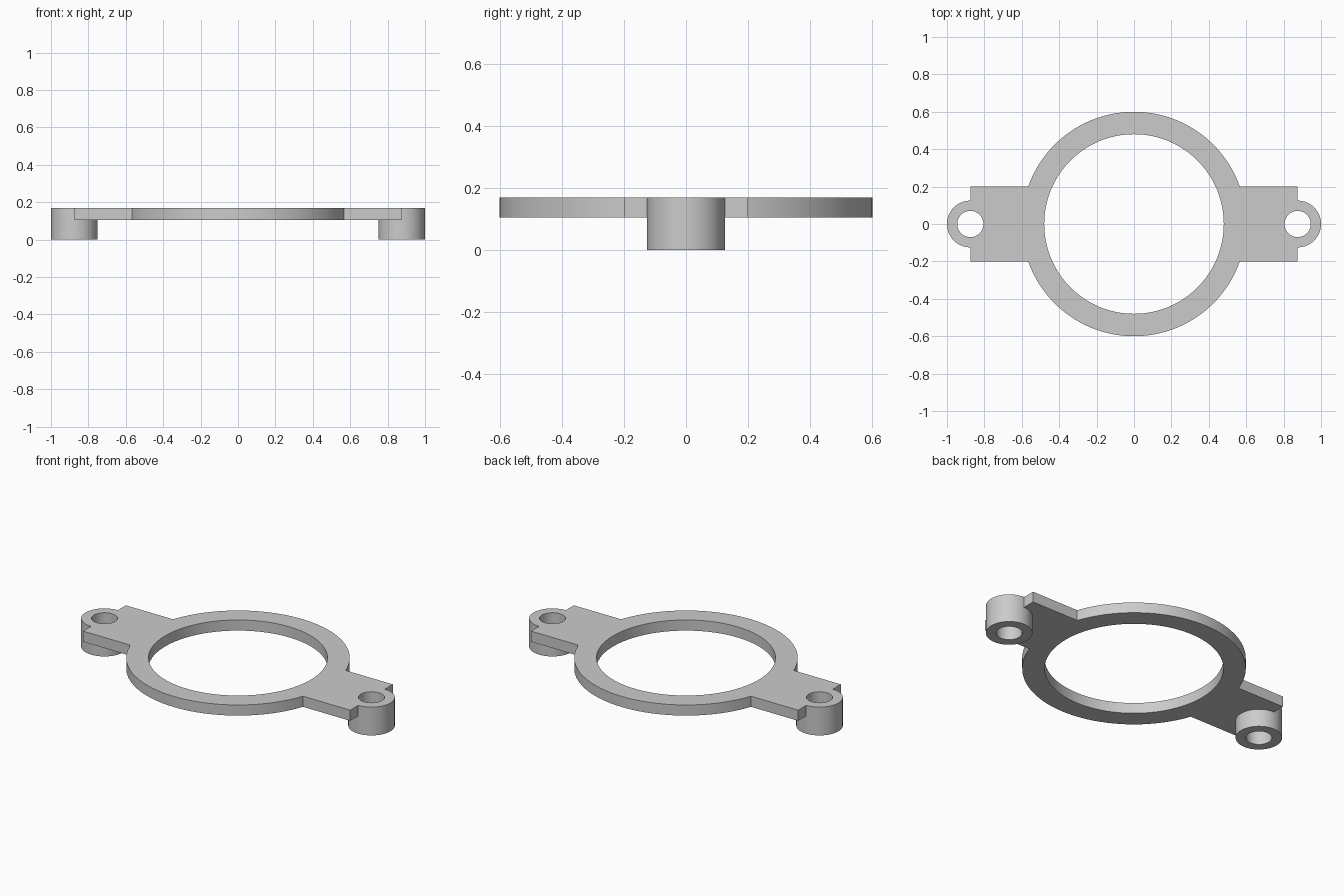
import bpy, bmesh, math

cube = bpy.data.objects.get("Cube")
if cube:
    bpy.data.objects.remove(cube, do_unlink=True)

# Main dimensions
TOP, PLATE_BOTTOM = 0.168, 0.105
RING_OUTER, RING_INNER = 0.6, 0.48
BOSS_X, BOSS_R, HOLE_R = 0.875, 0.125, 0.07
ARM_HALF_WIDTH = 0.2

gray = bpy.data.materials.new("plain gray")
gray.use_nodes = True
color = (0.6, 0.6, 0.6, 1)
gray.diffuse_color = color
gray.node_tree.nodes["Principled BSDF"].inputs["Base Color"].default_value = color


def cylinder(name, x, radius, bottom, top, sides):
    bpy.ops.mesh.primitive_cylinder_add(vertices=sides, radius=radius, depth=top - bottom,
                                        location=(x, 0, (bottom + top) / 2))
    bpy.context.object.name = name
    return bpy.context.object


def combine(body, other, operation):
    mod = body.modifiers.new(operation.lower(), 'BOOLEAN')
    mod.operation, mod.solver, mod.object = operation, 'EXACT', other
    bpy.ops.object.select_all(action='DESELECT')
    bpy.context.view_layer.objects.active = body
    body.select_set(True)
    bpy.ops.object.modifier_apply(modifier=mod.name)
    bpy.data.objects.remove(other, do_unlink=True)


# Round plate with a straight bar forming both arms
bracket = cylinder("ring_bracket", 0, RING_OUTER, PLATE_BOTTOM, TOP, 128)
bpy.ops.mesh.primitive_cube_add(size=1, location=(0, 0, (PLATE_BOTTOM + TOP) / 2))
arms = bpy.context.object
arms.name = "arms"
arms.scale = (2 * BOSS_X, 2 * ARM_HALF_WIDTH, TOP - PLATE_BOTTOM)
combine(bracket, arms, 'UNION')

# Mounting bosses at both ends
for side in (-1, 1):
    combine(bracket, cylinder("boss", side * BOSS_X, BOSS_R, 0, TOP, 64), 'UNION')

# Centre opening and screw holes
combine(bracket, cylinder("opening", 0, RING_INNER, -1, 1, 128), 'DIFFERENCE')
for side in (-1, 1):
    combine(bracket, cylinder("screw_hole", side * BOSS_X, HOLE_R, -1, 1, 64), 'DIFFERENCE')

# Merge coplanar faces left by the cuts
bm = bmesh.new()
bm.from_mesh(bracket.data)
bmesh.ops.remove_doubles(bm, verts=bm.verts, dist=0.0001)
bmesh.ops.dissolve_limit(bm, angle_limit=math.radians(0.5), verts=bm.verts, edges=bm.edges)
bm.to_mesh(bracket.data)
bm.free()

bracket.data.materials.clear()
bracket.data.materials.append(gray)
bracket.select_set(True)
bpy.context.view_layer.objects.active = bracket
bpy.ops.object.shade_smooth_by_angle(angle=math.radians(30))
